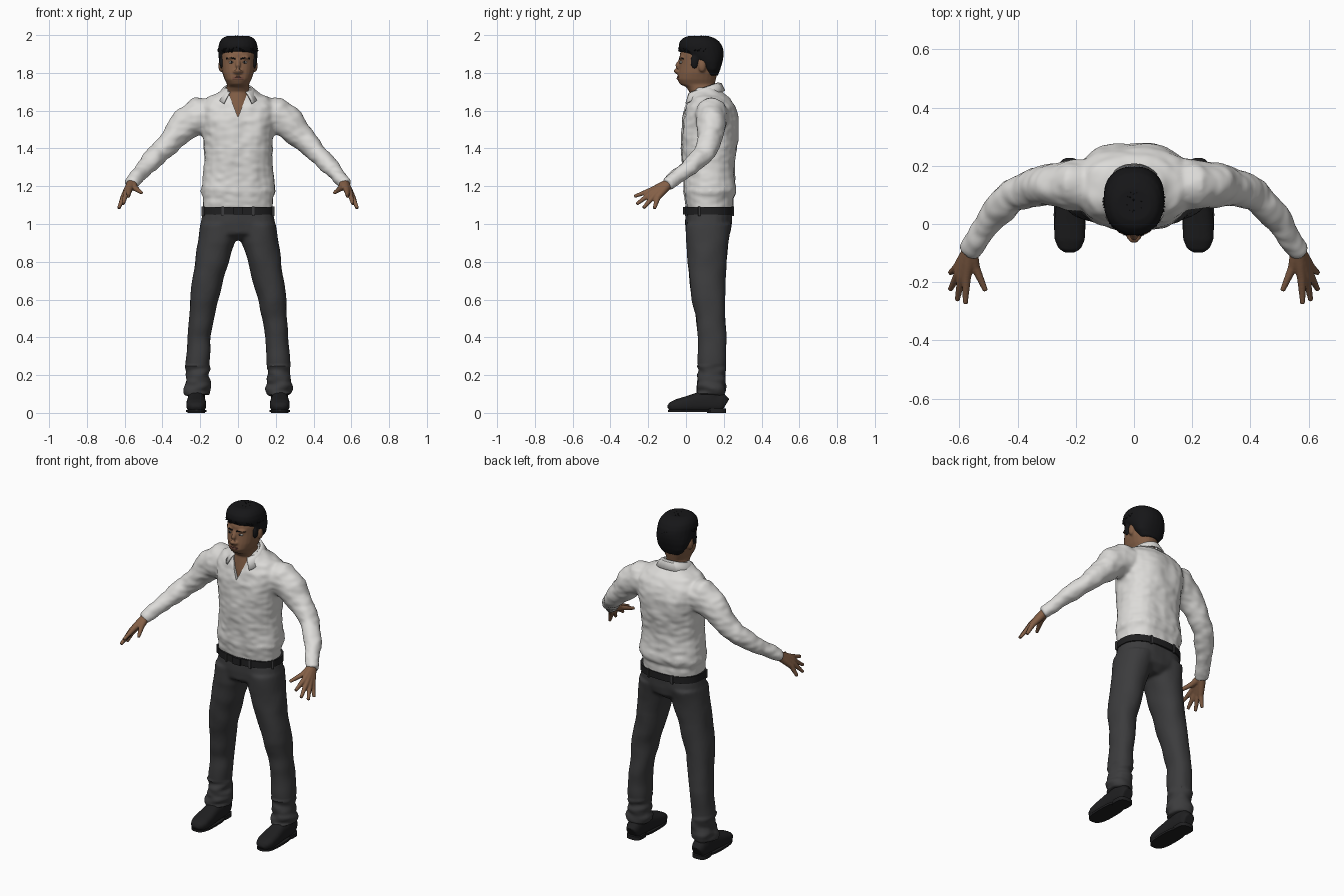
import bpy, bmesh, math, random
from mathutils import Vector, Matrix, noise

random.seed(4)
scene = bpy.context.scene
if "Cube" in bpy.data.objects:
    bpy.data.objects.remove(bpy.data.objects["Cube"])


def material(name, r, g, b):
    mat = bpy.data.materials.new(name)
    mat.use_nodes = True
    mat.diffuse_color = (r, g, b, 1)
    mat.node_tree.nodes["Principled BSDF"].inputs["Base Color"].default_value = (r, g, b, 1)
    return mat


WHITE = material("white cloth", .72, .71, .69)
GREY = material("charcoal cloth", .045, .045, .047)
BLACK = material("black leather", .014, .014, .015)
HAIR = material("black hair", .008, .008, .009)
SKIN = material("brown skin", .23, .115, .062)
LIP = material("lip", .17, .07, .05)
EYE = material("eye white", .5, .47, .43)


def span(z, front, back, half, x=0):
    """Horizontal section given by its front, back and half width."""
    return (x, (front + back) / 2, z, half, (back - front) / 2)


def loft(bm, rows, flat=True, power=2.0, sides=24):
    """Skin closed sections (x, y, z, rx, ry); level, or square to the path."""
    centres = [Vector(row[:3]) for row in rows]
    rings = []
    for i, (x, y, z, rx, ry) in enumerate(rows):
        along = centres[min(i + 1, len(rows) - 1)] - centres[max(i - 1, 0)]
        turn = Matrix.Identity(3) if flat else along.to_track_quat('Z', 'Y').to_matrix()
        ring = []
        for k in range(sides):
            a = math.tau * k / sides
            c, s = math.cos(a), math.sin(a)
            local = Vector((math.copysign(abs(c) ** (2 / power), c) * rx,
                            math.copysign(abs(s) ** (2 / power), s) * ry, 0))
            ring.append(bm.verts.new(centres[i] + turn @ local))
        rings.append(ring)
    for low, high in zip(rings, rings[1:]):
        for k in range(sides):
            n = (k + 1) % sides
            bm.faces.new((low[k], low[n], high[n], high[k]))
    bm.faces.new(rings[0][::-1])
    bm.faces.new(rings[-1])


def ball(bm, centre, radii):
    place = Matrix.Translation(centre) @ Matrix.Diagonal((*radii, 1))
    bmesh.ops.create_uvsphere(bm, u_segments=16, v_segments=10, radius=1, matrix=place)


def block(bm, centre, size, angle=0.0):
    place = Matrix.Translation(centre) @ Matrix.Rotation(angle, 4, 'Z') @ Matrix.Diagonal((*size, 1))
    bmesh.ops.create_cube(bm, size=1, matrix=place)


def finish(name, bm, mat):
    bmesh.ops.recalc_face_normals(bm, faces=bm.faces)
    mesh = bpy.data.meshes.new(name)
    bm.to_mesh(mesh)
    bm.free()
    mesh.materials.append(mat)
    obj = bpy.data.objects.new(name, mesh)
    scene.collection.objects.link(obj)
    return obj


def bake(obj, mat):
    """Replace the mesh by its modified result."""
    graph = bpy.context.evaluated_depsgraph_get()
    graph.update()
    mesh = bpy.data.meshes.new_from_object(obj.evaluated_get(graph))
    obj.modifiers.clear()
    obj.data = mesh
    mesh.materials.clear()
    mesh.materials.append(mat)


def fuse(name, bm, mat, voxel, rounds):
    """Merge overlapping solids into one soft skin."""
    obj = finish(name, bm, mat)
    remesh = obj.modifiers.new("merge", 'REMESH')
    remesh.mode = 'VOXEL'
    remesh.voxel_size = voxel
    soften = obj.modifiers.new("soften", 'SMOOTH')
    soften.factor = .5
    soften.iterations = rounds
    bake(obj, mat)
    return obj


def wrinkle(obj, depth):
    """Push the surface in and out by depth(position) for cloth folds."""
    moves = [v.normal * depth(v.co) for v in obj.data.vertices]
    for v, move in zip(obj.data.vertices, moves):
        v.co += move


# shirt: body and both sleeves
bm = bmesh.new()
loft(bm, [span(*r) for r in (
    (1.078, .0, .25, .183), (1.14, -.008, .25, .188), (1.175, -.015, .268, .2),
    (1.22, -.012, .262, .19), (1.32, -.02, .26, .178), (1.45, -.025, .277, .185),
    (1.55, -.02, .28, .2), (1.62, -.002, .262, .2), (1.67, .018, .228, .165),
    (1.7, .03, .195, .1), (1.725, .045, .17, .07))], power=2.4)
sleeve = ((.12, .135, 1.57, .09, .09), (.21, .135, 1.57, .088, .102), (.275, .135, 1.53, .078, .087),
          (.34, .125, 1.455, .065, .067), (.42, .1, 1.375, .056, .054), (.49, .02, 1.3, .05, .046),
          (.54, -.055, 1.245, .041, .038), (.572, -.1, 1.208, .036, .034))
for side in (1, -1):
    loft(bm, [(side * x, *rest) for x, *rest in sleeve], flat=False)
shirt = fuse("shirt", bm, WHITE, .009, 8)
wrinkle(shirt, lambda p: .008 * noise.noise(Vector((p.x * 13, p.y * 9, p.z * 6)))
        + .004 * noise.noise(Vector((p.x * 20, p.y * 20, p.z * 35))))

# open neck cut into the shirt
bm = bmesh.new()
front = [bm.verts.new((x, -.1, z)) for x, z in ((0, 1.565), (.068, 1.74), (-.068, 1.74))]
prism = bmesh.ops.extrude_face_region(bm, geom=[bm.faces.new(front)])
bmesh.ops.translate(bm, vec=(0, .14, 0),
                    verts=[v for v in prism["geom"] if isinstance(v, bmesh.types.BMVert)])
cutter = finish("neck_cutter", bm, WHITE)
cutter.hide_render = True
cut = shirt.modifiers.new("open neck", 'BOOLEAN')
cut.operation = 'DIFFERENCE'
cut.object = cutter
bake(shirt, WHITE)
bpy.data.objects.remove(cutter)

# folded collar, open at the front
bm = bmesh.new()
steps, pairs = 32, []
for i in range(steps + 1):
    a = math.radians(38 + 284 * i / steps)
    s, c = math.sin(a), math.cos(a)
    point = .02 * max(0, c) ** 2
    pairs.append([bm.verts.new(p) for p in (
        (.068 * s, .09 - .08 * c, 1.722 - .028 * c),
        (.082 * s, .09 - .098 * c, 1.715 - .03 * c),
        ((.112 + point) * s, .09 - .118 * c, 1.676 - .03 * c - point))])
for one, two in zip(pairs, pairs[1:]):
    for k in range(2):
        bm.faces.new((one[k], two[k], two[k + 1], one[k + 1]))
collar = finish("collar", bm, WHITE)
collar.modifiers.new("thickness", 'SOLIDIFY').thickness = .008

# trousers: hips and both legs
bm = bmesh.new()
loft(bm, [span(*r) for r in ((1.09, .003, .247, .18), (1.0, -.004, .244, .2), (.95, .0, .235, .18),
                             (.915, .05, .19, .11))], power=2.3)
leg = ((1.0, .0, .24, .1, .1), (.9, .0, .226, .098, .116), (.8, .008, .212, .09, .138),
       (.6, .03, .206, .074, .18), (.5, .052, .21, .066, .194), (.4, .064, .216, .062, .206),
       (.2, .068, .206, .063, .217), (.14, .058, .207, .072, .219), (.095, .052, .203, .066, .219))
for side in (1, -1):
    loft(bm, [span(z, f, b, h, side * x) for z, f, b, h, x in leg], power=2.2)
trousers = fuse("trousers", bm, GREY, .009, 6)
wrinkle(trousers, lambda p: .007 * noise.noise(Vector((p.x * 10, p.y * 10, p.z * 9)))
        + (.012 * noise.noise(Vector((p.x * 12, p.y * 12, p.z * 30))) if p.z < .25 else 0))

# belt, buckle and belt loops
bm = bmesh.new()
loft(bm, [span(z, -.007, .255, .193) for z in (1.05, 1.09)], power=2.35, sides=40)
finish("belt", bm, BLACK)
bm = bmesh.new()
block(bm, (0, -.01, 1.07), (.05, .012, .042))
finish("buckle", bm, BLACK)
bm = bmesh.new()
for side in (1, -1):
    for x, y, turn in ((.08, .002, -.1), (.185, .07, 1.3), (.08, .247, .1)):
        block(bm, (side * x, y, 1.068), (.012, .012, .05), -side * turn)
finish("belt_loops", bm, GREY)

# shoes
shoe = ((.21, .038, .032, .038), (.19, .05, .042, .05), (.13, .055, .046, .055), (.07, .053, .047, .053),
        (.01, .043, .053, .043), (-.05, .034, .053, .034), (-.08, .026, .041, .026), (-.094, .018, .022, .014))
for side, label in ((1, "left"), (-1, "right")):
    bm = bmesh.new()
    loft(bm, [(side * .221, y, z + .004, rx, ry) for y, z, rx, ry in shoe], flat=False, power=2.6)
    loft(bm, [span(z, f, .203, .045, side * .22) for z, f in ((.04, .06), (.14, .09))])
    fuse(label + "_shoe", bm, BLACK, .006, 5)
    bm = bmesh.new()
    loft(bm, [span(z, -.096, .16, .055, side * .221) for z in (.004, .016)], power=2.8)
    loft(bm, [span(z, .11, .212, .047, side * .221) for z in (0, .022)], power=3)
    finish(label + "_sole", bm, BLACK)

# hands: every finger runs from the wrist through its knuckle to the tip
fingers = (((.576, -.185, 1.178), (.58, -.274, 1.146)), ((.592, -.182, 1.165), (.608, -.262, 1.105)),
           ((.603, -.17, 1.15), (.632, -.226, 1.084)), ((.608, -.15, 1.14), (.632, -.168, 1.08)),
           ((.545, -.15, 1.19), (.51, -.23, 1.165)))
wrist = Vector((.563, -.088, 1.217))
for side, label in ((1, "left"), (-1, "right")):
    bm = bmesh.new()
    flip = Vector((side, 1, 1))
    for knuckle, tip in fingers:
        knuckle, tip = Vector(knuckle), Vector(tip)
        path = (wrist, wrist.lerp(knuckle, .5), knuckle, knuckle.lerp(tip, .55), tip)
        loft(bm, [(*(p * flip), r, r) for p, r in zip(path, (.025, .021, .016, .012, .009))],
             flat=False, sides=12)
    fuse(label + "_hand", bm, SKIN, .0045, 3)

# head, neck, nose and ears
bm = bmesh.new()
loft(bm, [span(*r) for r in (
    (1.53, .0, .14, .085), (1.62, .006, .15, .08), (1.7, .018, .15, .064), (1.725, .0, .15, .06),
    (1.74, -.032, .152, .058), (1.765, -.046, .158, .071), (1.8, -.042, .166, .083),
    (1.85, -.034, .176, .09), (1.9, -.033, .18, .092), (1.95, -.015, .17, .08),
    (1.98, .03, .13, .05))], power=2.2)
loft(bm, [(0, -.028, 1.868, .012, .011), (0, -.046, 1.835, .013, .013), (0, -.056, 1.814, .018, .013),
          (0, -.045, 1.798, .016, .01)], flat=False, sides=12)
for side in (1, -1):
    ball(bm, (side * .09, .085, 1.838), (.014, .021, .034))
    ball(bm, (side * .016, -.043, 1.806), (.01, .012, .009))
    ball(bm, (side * .034, -.018, 1.881), (.028, .018, .01))
fuse("head", bm, SKIN, .0055, 3)

# eyes, pupils, eyebrows and lips
whites, pupils, brows, lips = (bmesh.new() for _ in range(4))
for side in (1, -1):
    ball(whites, (side * .035, -.022, 1.856), (.014, .011, .007))
    ball(pupils, (side * .035, -.031, 1.856), (.006, .004, .006))
    loft(brows, [(side * x, y, z, .005, .004) for x, y, z in
                 ((.014, -.033, 1.874), (.035, -.032, 1.88), (.06, -.014, 1.876))], flat=False, sides=8)
for z, r in ((1.778, .005), (1.77, .006)):
    loft(lips, [(x, -.044 + abs(x) * .35, z, r, r) for x in (-.027, -.012, 0, .012, .027)],
         flat=False, sides=10)
for name, mesh, mat in (("eyes", whites, EYE), ("pupils", pupils, HAIR),
                        ("eyebrows", brows, HAIR), ("lips", lips, LIP)):
    finish(name, mesh, mat)

# hair: cap with sideburns, then short tufts
bm = bmesh.new()
loft(bm, [span(*r) for r in (
    (1.785, .105, .168, .06), (1.82, .085, .182, .088), (1.86, .04, .194, .1), (1.89, .0, .199, .104),
    (1.915, -.032, .199, .105), (1.94, -.04, .193, .104), (1.965, -.034, .178, .097),
    (1.985, -.015, .15, .082), (1.995, .01, .12, .06))], power=2.2)
for side in (1, -1):
    ball(bm, (side * .085, .045, 1.86), (.014, .022, .04))
fuse("hair", bm, HAIR, .007, 2)
bm = bmesh.new()
for _ in range(260):
    a, lift = random.uniform(0, math.tau), random.uniform(.12, 1)
    flat = math.sqrt(1 - lift * lift)
    out = Vector((flat * math.cos(a), flat * math.sin(a), lift))
    spot = Vector((out.x * .099, .077 + out.y * .112, 1.902 + out.z * .086))
    lean = out + Vector((random.uniform(-.5, .5), -.35, random.uniform(-.1, .4)))
    place = Matrix.Translation(spot) @ lean.to_track_quat('Z', 'Y').to_matrix().to_4x4()
    bmesh.ops.create_cone(bm, cap_ends=True, segments=5, radius1=.011, radius2=.002,
                          depth=.024, matrix=place)
finish("hair_tufts", bm, HAIR)

# smooth shading with crisp edges
for obj in scene.objects:
    if obj.type == 'MESH':
        obj.select_set(True)
        bpy.context.view_layer.objects.active = obj
bpy.ops.object.shade_smooth_by_angle(angle=math.radians(40))
